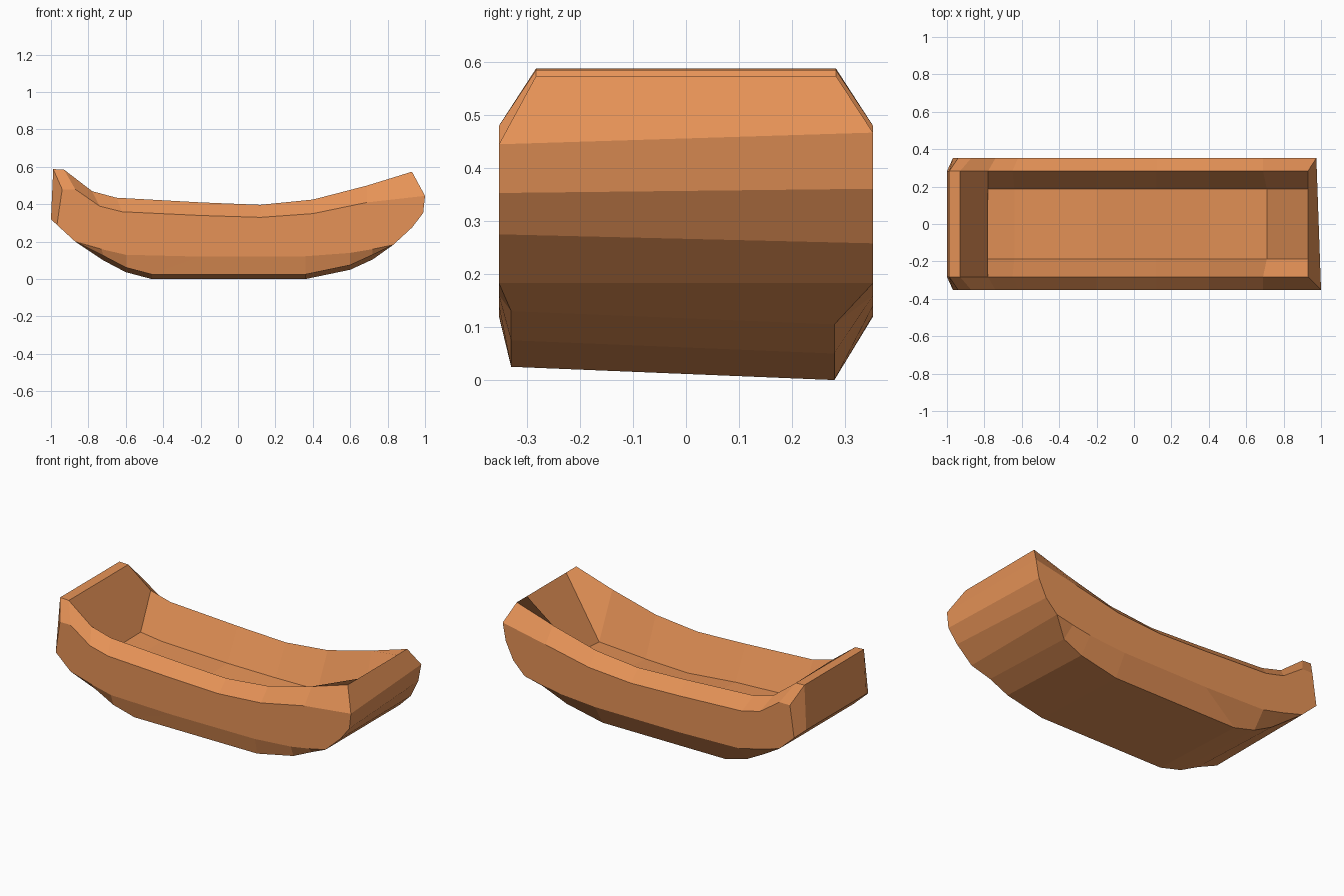
import bpy
import bmesh

default_cube = bpy.data.objects.get("Cube")
if default_cube:
    bpy.data.objects.remove(default_cube, do_unlink=True)

# Wood material
wood = bpy.data.materials.new("warm wood")
wood.use_nodes = True
wood_colour = (0.79, 0.29, 0.095, 1)
wood.diffuse_color = wood_colour
wood.node_tree.nodes["Principled BSDF"].inputs["Base Color"].default_value = wood_colour

# Lengthwise lines of the hull as (x, z) from the squared end to the raked end
ridge_line = [(-.93, .585), (-.78, .47), (-.65, .435), (-.2, .41),
              (.12, .397), (.4, .425), (.69, .5), (.93, .574)]
rim_line = [(-.87, .48), (-.74, .39), (-.62, .36), (-.2, .34),
            (.12, .33), (.4, .35), (.69, .41), (.985, .455)]
chine_line = [(-.87, .2), (-.73, .16), (-.6, .13), (-.2, .12),
              (.36, .122), (.6, .14), (.72, .16), (.83, .183)]
keel_line = [(-.87, .2), (-.72, .1), (-.6, .037), (-.46, 0),
             (.36, 0), (.6, .05), (.72, .105), (.83, .183)]
front_floor = [(-.78, .25), (-.64, .235), (-.2, .215),
               (.12, .185), (.4, .195), (.71, .215), (.93, .574)]
back_floor = [(-.78, .255), (-.64, .237), (-.2, .222),
              (.12, .22), (.4, .223), (.71, .235), (.93, .574)]
front_curve = [(.99, .353), (.93, .275)]
back_curve = [(.955, .361), (.905, .258)]

HALF_WIDTH, RIDGE_Y, FLOOR_Y = .353, .283, .187

bm = bmesh.new()


def add_line(points, y):
    return [bm.verts.new((x, y, z)) for x, z in points]


def bridge(first, second):
    for i in range(len(first) - 1):
        bm.faces.new((first[i + 1], second[i + 1], second[i], first[i]))


def build_side(side):
    """Create the lines and faces of one long wall."""
    front = side < 0
    ridge = add_line(ridge_line, side * RIDGE_Y)
    rim = add_line(rim_line, side * HALF_WIDTH)
    chine = add_line(chine_line, side * HALF_WIDTH)
    keel = add_line(keel_line[1:-1], -.33 if front else .28)
    floor = add_line(front_floor if front else back_floor, side * FLOOR_Y)
    curve = add_line(front_curve if front else back_curve, side * HALF_WIDTH)

    # The hand cut raked end and keel are slightly uneven
    rim[-1].co.x += .015 if front else -.01
    rim[-1].co.z += -.01 if front else .012
    if front:
        for vert in keel:
            vert.co.z += .025

    # Inner wall, sloping rim, outer wall and lower chamfer
    bridge(floor, ridge[1:])
    bridge(ridge, rim)
    bridge(rim[:-1], chine[:-1])
    bm.faces.new((rim[-2], rim[-1], *curve, chine[-1], chine[-2]))
    bridge(chine[1:-1], keel)
    bm.faces.new((chine[0], chine[1], keel[0]))
    bm.faces.new((chine[-2], chine[-1], keel[-1]))

    # Squared end with chamfered corners
    top, = add_line([(-.988, .588)], side * RIDGE_Y)
    shoulder, heel = add_line([(-.94, .48), (-.968, .29)], side * HALF_WIDTH)
    toe, = add_line([(-1, .32)], side * RIDGE_Y)
    bm.faces.new((ridge[0], rim[0], shoulder, top))
    bm.faces.new((rim[0], chine[0], heel, shoulder))
    bm.faces.new((top, shoulder, heel, toe))
    bm.faces.new((heel, chine[0], toe))

    # Lines shared with the opposite wall
    return {
        "floor": floor,
        "keel": [chine[0], *keel, chine[-1]],
        "squared_end": [ridge[0], top, toe, chine[0]],
        "raked_end": [rim[-1], *curve, chine[-1]],
        "inner_end": [ridge[0], ridge[1], floor[0]],
        "end_rim": [floor[-1], ridge[-1], rim[-1]],
    }


front, back = build_side(-1), build_side(1)

# Floor with its rising end, underside, outer faces of both ends
for part in ("floor", "keel", "squared_end", "raked_end"):
    bridge(front[part], back[part])

# Inner face of the squared end and sloping rim of the raked end
for part in ("inner_end", "end_rim"):
    bm.faces.new((*front[part], *reversed(back[part])))

bmesh.ops.recalc_face_normals(bm, faces=bm.faces)
mesh = bpy.data.meshes.new("trough_hull")
bm.to_mesh(mesh)
bm.free()
mesh.materials.append(wood)
hull = bpy.data.objects.new("trough_hull", mesh)
bpy.context.collection.objects.link(hull)
